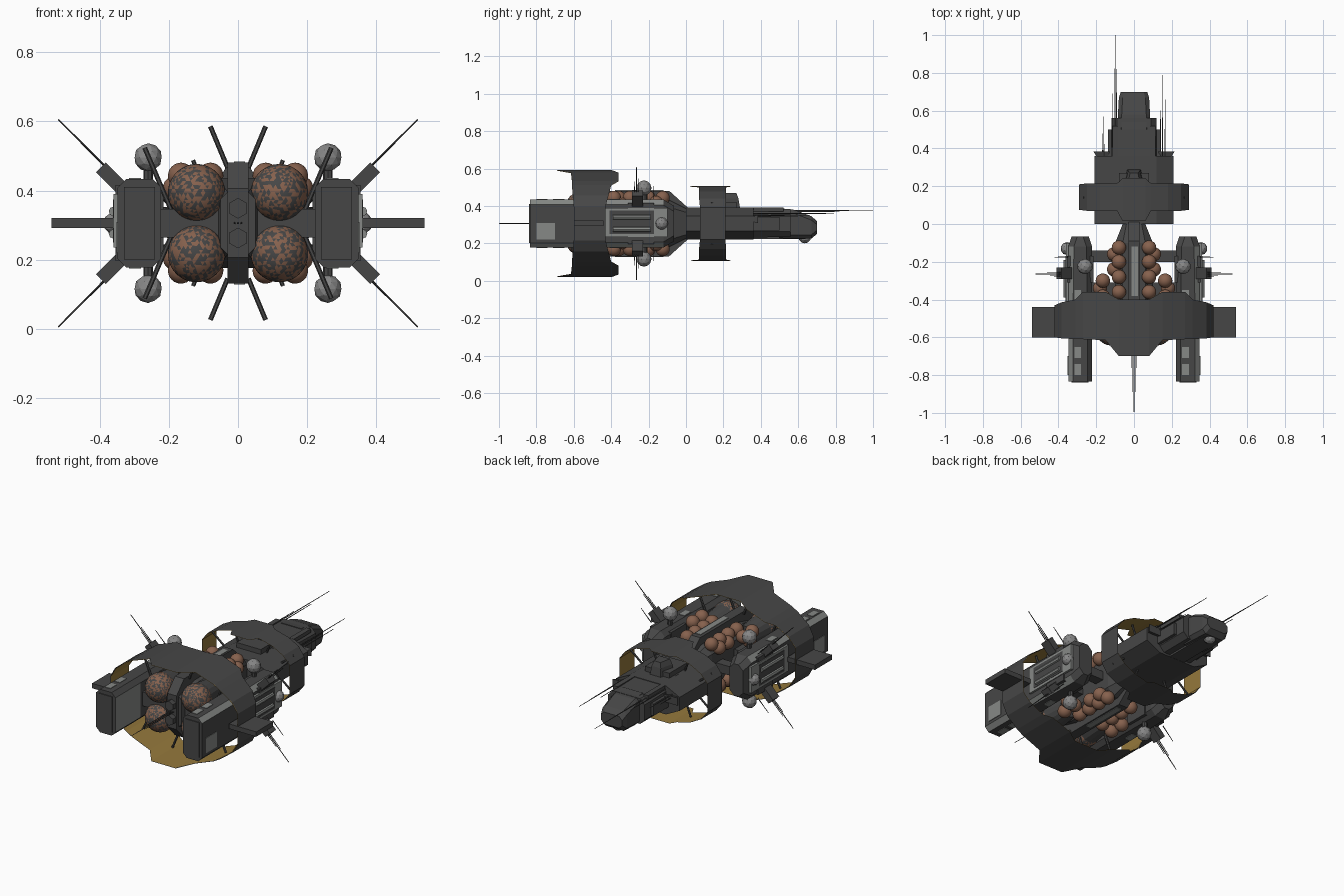
import bpy, bmesh, math, random
from mathutils import Vector, Matrix

if "Cube" in bpy.data.objects:
    bpy.data.objects.remove(bpy.data.objects["Cube"])
random.seed(4)
ZC = 0.306  # height of the mirror plane


def mat(name, r, g, b):
    m = bpy.data.materials.new(name)
    m.diffuse_color = (r, g, b, 1)
    m.use_nodes = True
    m.node_tree.nodes["Principled BSDF"].inputs["Base Color"].default_value = m.diffuse_color
    return m


DARK = mat("dark hull", 0.062, 0.062, 0.062)
LIGHT = mat("light grey", 0.24, 0.25, 0.24)
BALL = mat("sensor grey", 0.24, 0.24, 0.24)
BROWN = mat("copper brown", 0.24, 0.12, 0.075)
GOLD = mat("gold lining", 0.30, 0.19, 0.045)


def finish(name, bm, *mats):
    bmesh.ops.recalc_face_normals(bm, faces=bm.faces)
    me = bpy.data.meshes.new(name)
    bm.to_mesh(me)
    bm.free()
    for m in mats:
        me.materials.append(m)
    ob = bpy.data.objects.new(name, me)
    bpy.context.collection.objects.link(ob)
    return ob


def loft(name, sections, *mats, rule=None):
    """Skin equal-length closed sections and cap both ends."""
    bm = bmesh.new()
    rows = [[bm.verts.new(p) for p in s] for s in sections]
    n = len(rows[0])
    for a, b in zip(rows, rows[1:]):
        for i in range(n):
            j = (i + 1) % n
            f = bm.faces.new((a[i], a[j], b[j], b[i]))
            if rule:
                f.material_index = rule(f.calc_center_median())
    bm.faces.new(rows[0])
    bm.faces.new(rows[-1])
    return finish(name, bm, *mats)


def oct_sec(y, cx, hx, hz, c, cz=ZC):
    """Chamfered rectangle across the ship at station y."""
    return [(cx + x, y, cz + z) for x, z in
            ((hx - c, -hz), (hx, c - hz), (hx, hz - c), (hx - c, hz),
             (c - hx, hz), (-hx, hz - c), (-hx, c - hz), (c - hx, -hz))]


def box(name, x, y, z, m=DARK, rot=0):
    """Box from (min, max) spans, optionally turned about y."""
    bm = bmesh.new()
    bmesh.ops.create_cube(bm, size=1)
    size = (x[1] - x[0], y[1] - y[0], z[1] - z[0])
    mid = Vector((sum(x) / 2, sum(y) / 2, sum(z) / 2))
    bm.transform(Matrix.Translation(mid) @ Matrix.Rotation(rot, 4, 'Y') @ Matrix.Diagonal((*size, 1)))
    return finish(name, bm, m)


def ball(name, p, r, m, div=2, patchy=False):
    bm = bmesh.new()
    bmesh.ops.create_icosphere(bm, subdivisions=div, radius=r, matrix=Matrix.Translation(p))
    if patchy:
        for f in bm.faces:
            f.material_index = int(random.random() < 0.5)
    if div > 2:
        for f in bm.faces:
            f.smooth = True
    return finish(name, bm, m, DARK)


def rod(name, a, b, r1, r2=None, m=DARK, n=8):
    a, b = Vector(a), Vector(b)
    bm = bmesh.new()
    rot = (b - a).to_track_quat('Z', 'Y').to_matrix().to_4x4()
    bmesh.ops.create_cone(bm, cap_ends=True, segments=n, radius1=r1, radius2=r1 if r2 is None else r2,
                          depth=(b - a).length, matrix=Matrix.Translation((a + b) / 2) @ rot)
    return finish(name, bm, m)


def ring(name, q):
    """Thin armour band; q is a quarter profile of (x, z, y front, y back)."""
    half = q + [(x, -z, f, b) for x, z, f, b in reversed(q)]
    loop = half + [(-x, z, f, b) for x, z, f, b in reversed(half) if x > 0]
    for label, k, m in (("armour", 1.0, DARK), ("lining", 0.99, GOLD)):
        bm = bmesh.new()
        rows = [(bm.verts.new((x * k, f, ZC + z * k)), bm.verts.new((x * k, b, ZC + z * k)))
                for x, z, f, b in loop]
        for i, (a, b) in enumerate(rows):
            c, d = rows[(i + 1) % len(rows)]
            bm.faces.new((a, b, d, c))
        finish(name + "_" + label, bm, m)


# Armour bands around the ship
ring("engine_band", [(0, .287, -.70, -.40), (.08, .287, -.70, -.40), (.15, .272, -.615, -.36),
                     (.27, .228, -.61, -.36), (.31, .205, -.61, -.40), (.385, .15, -.605, -.415),
                     (.42, .09, -.60, -.43)])
ring("bow_band", [(0, .2, .015, .243), (.06, .2, .015, .243), (.09, .195, .07, .215),
                  (.18, .172, .07, .215), (.25, .135, .07, .215), (.29, .085, .075, .21)])

# Bow hull: wide flat middle section, upper deck and tapering nose
loft("bow_hull", [[(x, y, ZC + z) for x, z in ((.21, -.04), (.21, .04), (.12, .085), (-.12, .085),
                  (-.21, .04), (-.21, -.04), (-.12, -.085), (.12, -.085))] for y in (0, .36)], DARK)
loft("nose", [oct_sec(.2, 0, .12, .08, .03, .312), oct_sec(.56, 0, .12, .075, .03, .308)], DARK)
loft("nose_tip", [oct_sec(.5, 0, .085, .08, .02, .308), oct_sec(.58, 0, .085, .077, .02, .302),
                  oct_sec(.67, 0, .08, .06, .02, .285), oct_sec(.70, 0, .07, .035, .02, .285)], DARK)
box("nose_keel", (-.05, .05), (.36, .64), (.222, .26))
ball("nose_sensor", (0, .635, .235), .035, BALL)
loft("bridge_tower", [[(sx * w, y, z) for sx, y in ((-1, .2), (1, .2), (.6, e), (-.6, e))]
                      for w, e, z in ((.06, .29, .38), (.05, .28, .44), (.035, .27, .468))], DARK)
box("bridge_deck", (-.08, .08), (.10, .27), (.39, .42))
for s in (-1, 1):
    box("nose_rail", (s * .1 - .015, s * .1 + .015), (.36, .52), (.37, .392))
    box("nose_cheek", (s * .125 - .012, s * .125 + .012), (.36, .50), (.27, .34))
    # Dish and its needles at each shoulder
    loft("shoulder_dish", [[(s * .17 + dx * w, y, .33 + dz * w) for dx, dz in
                            ((-1, -.5), (1, -.5), (1, .5), (-1, .5))] for y, w in ((.35, .025), (.385, .045))], DARK)
    for sz in (-1, 1):
        rod("bow_band_strut", (s * .19, .14, ZC + sz * .05), (s * .27, .14, ZC + sz * .115), .006, n=6)
        rod("bow_band_post", (s * .09, .14, ZC + sz * .08), (s * .13, .14, ZC + sz * .182), .006, n=6)
for x, y0, y1, z in ((-.1, .5, 1, .375), (-.092, .5, .82, .37), (-.115, .36, .69, .37), (.15, .36, .79, .36),
                     (.165, .36, .66, .35), (.14, .36, .6, .345), (-.16, .36, .57, .35), (-.168, .36, .48, .34)):
    rod("bow_needle", (x, y0, z), (x, y1, z), .0035, .0015, n=6)

# Tall spine with sloped forward end, core block and cross beams
spine = [(-.62, .10), (-.55, .175), (-.09, .175), (.01, .085)]
outline = spine + [(y, -z) for y, z in reversed(spine)]
loft("spine", [[(x, y, ZC + z) for y, z in outline] for x in (-.03, .03)], DARK)
loft("core", [oct_sec(-.60, 0, .05, .09, .02), oct_sec(-.45, 0, .10, .13, .04),
              oct_sec(-.10, 0, .10, .13, .04), oct_sec(0, 0, .06, .08, .02)], DARK)
box("pod_cross_beam", (-.25, .25), (-.58, -.31), (.265, .347))
box("forward_cross_beam", (-.25, .25), (-.20, -.14), (.28, .332))
for sz in (-1, 1):
    rod("tail_hex_port", (0, -.65, ZC + sz * .043), (0, -.6, ZC + sz * .043), .03, n=6)
    rod("tail_needle_short", (sz * .01, -.62, ZC), (sz * .01, -.89, ZC), .003, .0015, n=6)
    box("spine_stripe", (-.012, .02), (-.38, -.12), (ZC + sz * .176 - .002, ZC + sz * .176 + .002), LIGHT)
rod("tail_needle", (0, -.62, ZC), (0, -1, ZC), .0035, .0015, n=6)

for s in (-1, 1):
    # Long side pods with pale chamfers
    cx = s * .285
    loft("side_pod", [oct_sec(y, cx, hx, hz, c) for y, hx, hz, c in
                      ((-.835, .063, .128, .025), (-.60, .063, .128, .025), (-.46, .063, .128, .025),
                       (-.12, .063, .128, .03), (-.065, .045, .095, .03))], DARK, LIGHT,
         rule=lambda p: int(abs(p.z - ZC) > .10 and abs(p.x) > .31 or abs(p.z - ZC) < .09 and p.y < -.6
                            and abs(p.x) < .25))
    box("pod_end_plate", (cx - .045, cx + .045), (-.84, -.83), (ZC - .105, ZC + .105))
    box("pod_collar", (cx - .07, cx + .07), (-.31, -.17), (ZC - .11, ZC + .11))
    # Side panel with recessed rack and pale tubes
    box("pod_panel", (s * .352 - .008, s * .352 + .008), (-.45, -.10), (.235, .39), LIGHT)
    box("pod_rack", (s * .358 - .004, s * .358 + .004), (-.41, -.17), (.25, .375))
    for z in (.275, .34):
        rod("pod_tube", (s * .36, -.39, z), (s * .36, -.19, z), .014, m=LIGHT)
    ball("pod_side_sensor", (s * .355, -.13, ZC), .034, BALL)
    box("pod_patch", (s * .349 - .002, s * .349 + .002), (-.80, -.70), (.22, .31), LIGHT)
    # Side fin
    box("side_fin", (s * .45 - .09, s * .45 + .09), (-.60, -.44), (.292, .321))
    for sz in (-1, 1):
        # Pale patches along the pod roof and keel
        for y in (-.77, -.68, -.38):
            box("pod_roof_patch", (cx - .03, cx + .005), (y - .03, y + .03),
                (ZC + sz * .129 - .002, ZC + sz * .129 + .002), LIGHT)
        # Ball turrets on stalks
        rod("turret_stalk", (s * .26, -.22, ZC + sz * .10), (s * .26, -.22, ZC + sz * .17), .014)
        ball("turret_ball", (s * .26, -.225, ZC + sz * .19), .041, BALL)
        # Diagonal antenna mounts with needles
        c, z = s * .365, ZC + sz * .13
        box("antenna_mount", (c - .045, c + .045), (-.29, -.23), (z - .02, z + .02), rot=-s * sz * math.pi / 4)
        rod("antenna_long", (s * .37, -.265, ZC + sz * .15), (s * .52, -.265, ZC + sz * .30), .0035, .002, n=6)
        for y, d in ((-.255, .10), (-.275, .085), (-.175, .06)):
            rod("antenna_short", (s * .35, y, ZC + sz * .13), (s * (.36 + d), y, ZC + sz * (.14 + d)), .003, .0015, n=6)
        # Large engine globes in dark cups
        ball("engine_globe", (s * .12, -.56, ZC + sz * .088), .083, BROWN, 4, True)
        rod("engine_cup", (s * .12, -.55, ZC + sz * .088), (s * .12, -.40, ZC + sz * .088), .078, .06, n=16)
        # Clusters of small fuel tanks
        for x, y, h in ((.08, -.125, .137), (.08, -.20, .137), (.08, -.28, .137), (.165, -.30, .137),
                        (.08, -.36, .137), (.165, -.385, .137), (.18, -.34, .10), (.105, -.24, .11),
                        (.105, -.16, .11)):
            ball("fuel_tank", (s * x, y, ZC + sz * h), .038, BROWN, 3)
        # Stays from the cross beam to the band
        rod("band_stay", (s * .19, -.50, ZC + sz * .03), (s * .27, -.50, ZC + sz * .218), .007, n=6)
        rod("spine_stay", (s * .03, -.5, ZC + sz * .16), (s * .08, -.5, ZC + sz * .28), .007, n=6)
